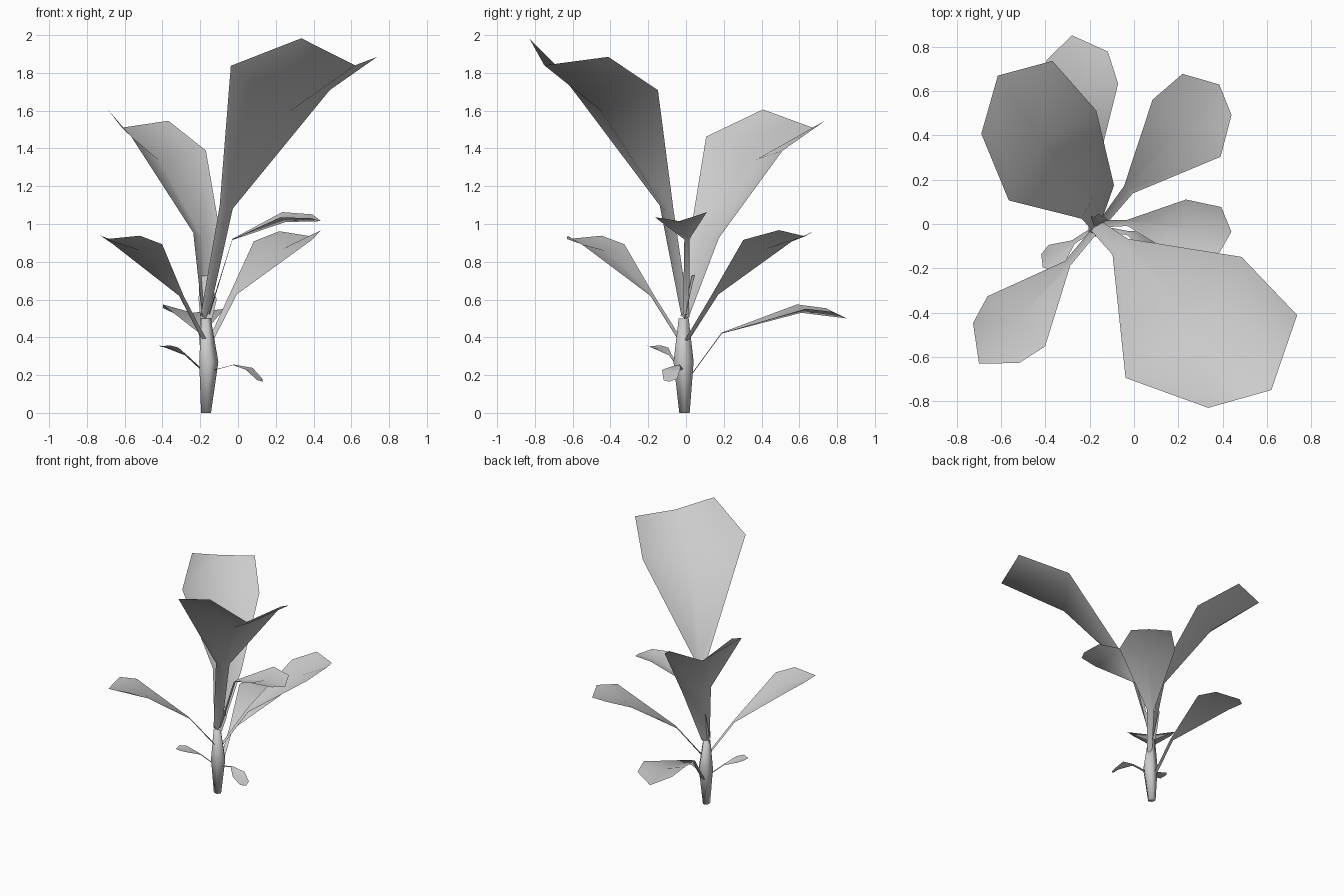
import bpy
from math import cos, sin, radians, pi


def mesh_object(name, verts, faces):
    mesh = bpy.data.meshes.new(name)
    mesh.from_pydata(verts, [], faces)
    mesh.update()
    mesh.polygons.foreach_set("use_smooth", [True] * len(faces))
    ob = bpy.data.objects.new(name, mesh)
    bpy.context.collection.objects.link(ob)
    return ob


def leaf(name, heading, roll, rows):
    """Folded blade: each row is midrib x, y, z, left width, right width, edge lift, edge sweep back."""
    a = radians(heading)
    verts = []
    for x, y, z, left, right, lift, back in rows:
        for s in (left, 0, -right):
            edge = 1 if s else 0
            verts.append((x - sin(a) * s - cos(a) * back * edge,
                          y + cos(a) * s - sin(a) * back * edge,
                          z + lift * edge + roll * s))
    faces = []
    for r in range(len(rows) - 1):
        for c in range(2):
            i = r * 3 + c
            faces.append((i, i + 3, i + 4, i + 1))
    return mesh_object(name, verts, faces)


# Stem: five-sided spindle
rings = [(-.172, -.008, 0, .029), (-.16, -.013, .27, .056), (-.172, -.012, .5, .028)]
sides = 5
verts = [(x + r * cos(2 * pi * k / sides), y + r * sin(2 * pi * k / sides), z)
         for x, y, z, r in rings for k in range(sides)]
faces = [(j * sides + k, j * sides + (k + 1) % sides,
          (j + 1) * sides + (k + 1) % sides, (j + 1) * sides + k)
         for j in range(len(rings) - 1) for k in range(sides)]
faces += [tuple(range(sides))[::-1], tuple(range(2 * sides, 3 * sides))]
mesh_object("stem", verts, faces)

# Two tall upper leaves
leaf("tall_front_leaf", -43.8, -.17, [
    (-.170, -.010, .50, .030, .030, .01, .01),
    (-.055, -.110, 1.07, .050, .050, .02, .01),
    (.280, -.450, 1.60, .360, .397, .17, .06),
    (.620, -.750, 1.84, .325, .255, .10, .15)])
leaf("tall_back_leaf", 135.7, .13, [
    (-.175, .000, .50, .030, .030, .01, .01),
    (-.185, .120, .92, .105, .105, .02, .03),
    (-.420, .370, 1.34, .290, .276, .085, .08),
    (-.615, .670, 1.51, .240, .220, .065, .13)])

# Middle leaves
leaf("middle_back_leaf", 50, -.02, [
    (-.155, -.010, .35, .016, .016, .005, .005),
    (-.025, .155, .62, .026, .026, .008, 0),
    (.240, .430, .87, .204, .197, .042, 0),
    (.385, .630, .935, .158, .131, .03, .07)])
leaf("middle_front_leaf", 229, 0, [
    (-.165, -.015, .35, .016, .016, .005, .005),
    (-.300, -.178, .615, .016, .016, .005, 0),
    (-.520, -.430, .86, .170, .175, .033, -.015),
    (-.700, -.630, .92, .135, .140, .018, .12)])
leaf("middle_right_leaf", -2, .1, [
    (-.150, .000, .52, .016, .016, .005, .005),
    (-.030, .005, .915, .014, .014, .005, 0),
    (.250, -.020, 1.01, .130, .145, .04, .02),
    (.440, -.035, 1.015, .110, .095, .025, .05)])

# Low leaves
leaf("low_back_leaf", 98, .07, [
    (-.170, .000, .16, .014, .014, .003, 0),
    (-.195, .190, .42, .014, .014, .004, 0),
    (-.240, .610, .53, .160, .170, .033, 0),
    (-.280, .852, .50, .130, .150, .045, .095)])
leaf("low_left_leaf", 218, 0, [
    (-.170, -.015, .205, .010, .010, .003, 0),
    (-.275, -.082, .303, .010, .010, .002, 0),
    (-.350, -.140, .338, .055, .058, .008, 0),
    (-.412, -.195, .352, .045, .050, .006, .03)])
leaf("low_right_leaf", -20, .1, [
    (-.165, -.015, .215, .010, .010, .003, 0),
    (-.025, -.042, .253, .010, .010, .002, 0),
    (.060, -.078, .225, .052, .052, .008, 0),
    (.133, -.090, .165, .040, .038, .012, .02)])

# Young leaf at the tip of the stem
leaf("young_leaf", 92, 0, [
    (-.172, -.015, .46, .025, .025, 0, 0),
    (-.160, .005, .60, .048, .048, 0, -.01),
    (-.182, .030, .725, .022, .022, .005, -.015)])
